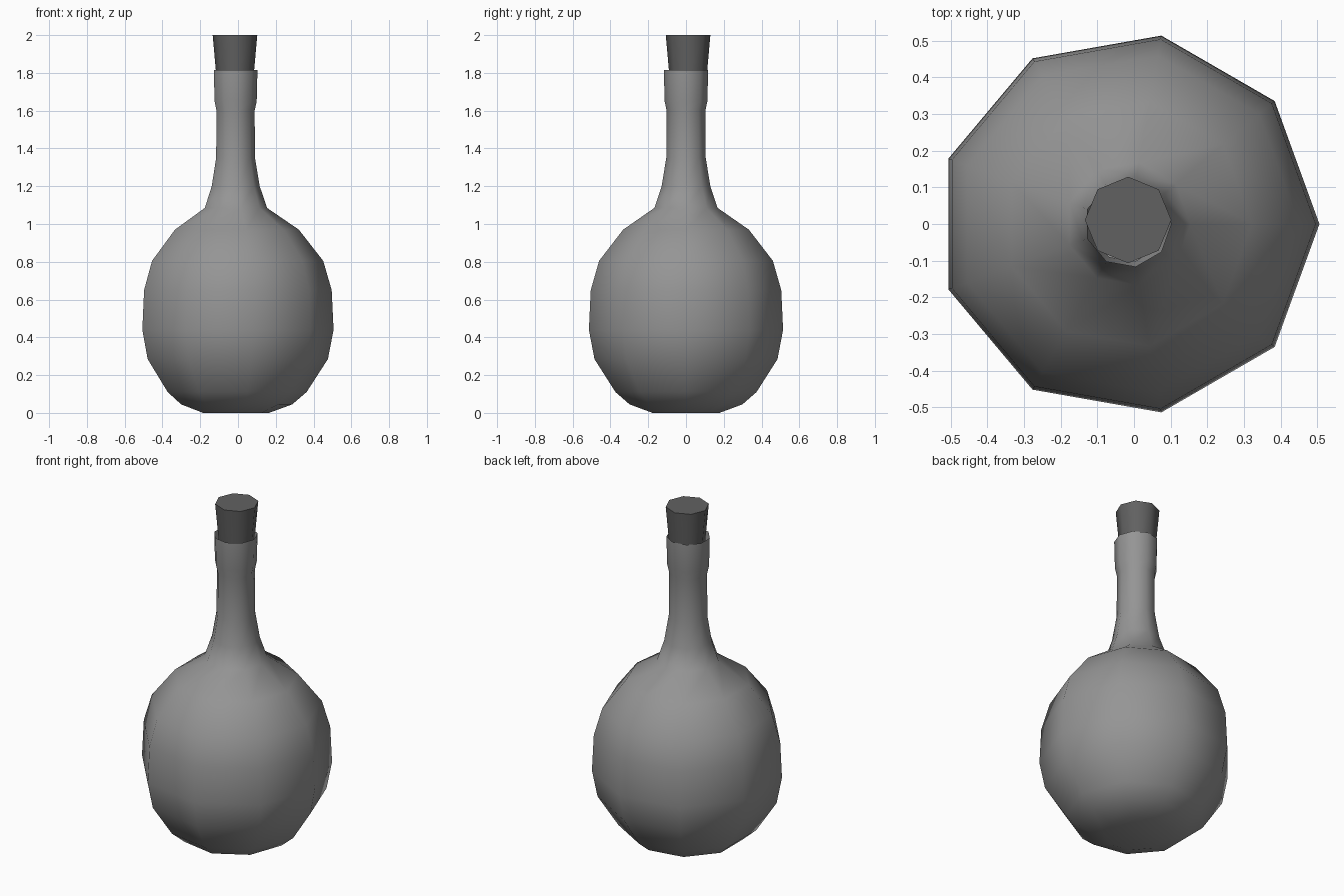
import bpy, bmesh
from math import cos, sin, pi

if "Cube" in bpy.data.objects:
    bpy.data.objects.remove(bpy.data.objects["Cube"])


def lathe(name, profile, sides, centre, cap_top, shade):
    """Spin (radius, z) rings around a vertical axis into a low-poly shell."""
    bm = bmesh.new()
    rings = []
    for r, z in profile:
        rings.append([bm.verts.new((centre[0] + r * cos(2 * pi * i / sides),
                                    centre[1] + r * sin(2 * pi * i / sides), z))
                      for i in range(sides)])
    for a, b in zip(rings, rings[1:]):
        for i in range(sides):
            j = (i + 1) % sides
            bm.faces.new((a[i], a[j], b[j], b[i]))
    bm.faces.new(rings[0][::-1])
    if cap_top:
        bm.faces.new(rings[-1])
        # keep the rim of the lid crisp
        for e in bm.edges:
            e.smooth = e.verts[0].co.z != e.verts[1].co.z
    for f in bm.faces:
        f.smooth = True
    mesh = bpy.data.meshes.new(name)
    bm.to_mesh(mesh)
    bm.free()
    obj = bpy.data.objects.new(name, mesh)
    bpy.context.collection.objects.link(obj)
    mat = bpy.data.materials.new(name + "_colour")
    mat.diffuse_color = (shade, shade, shade, 1)
    mat.use_nodes = True
    mat.node_tree.nodes["Principled BSDF"].inputs["Base Color"].default_value = mat.diffuse_color
    mesh.materials.append(mat)
    return obj


# Nine-sided round flask with a long neck and open lip
flask_profile = [(0.18, 0.005), (0.303, 0.045), (0.379, 0.11), (0.492, 0.285),
                 (0.522, 0.44), (0.512, 0.65), (0.467, 0.805), (0.338, 0.97),
                 (0.17, 1.085), (0.131, 1.2), (0.106, 1.35), (0.104, 1.6),
                 (0.115, 1.65), (0.119, 1.815)]
flask_profile[0] = (0.18, 0.0)
lathe("flask", flask_profile, 9, (-0.016, 0.0), False, 0.3)

# Eight-sided tapered cork, seated slightly off centre
lathe("cork", [(0.098, 1.775), (0.118, 2.0)], 8, (-0.016, 0.011), True, 0.12)
